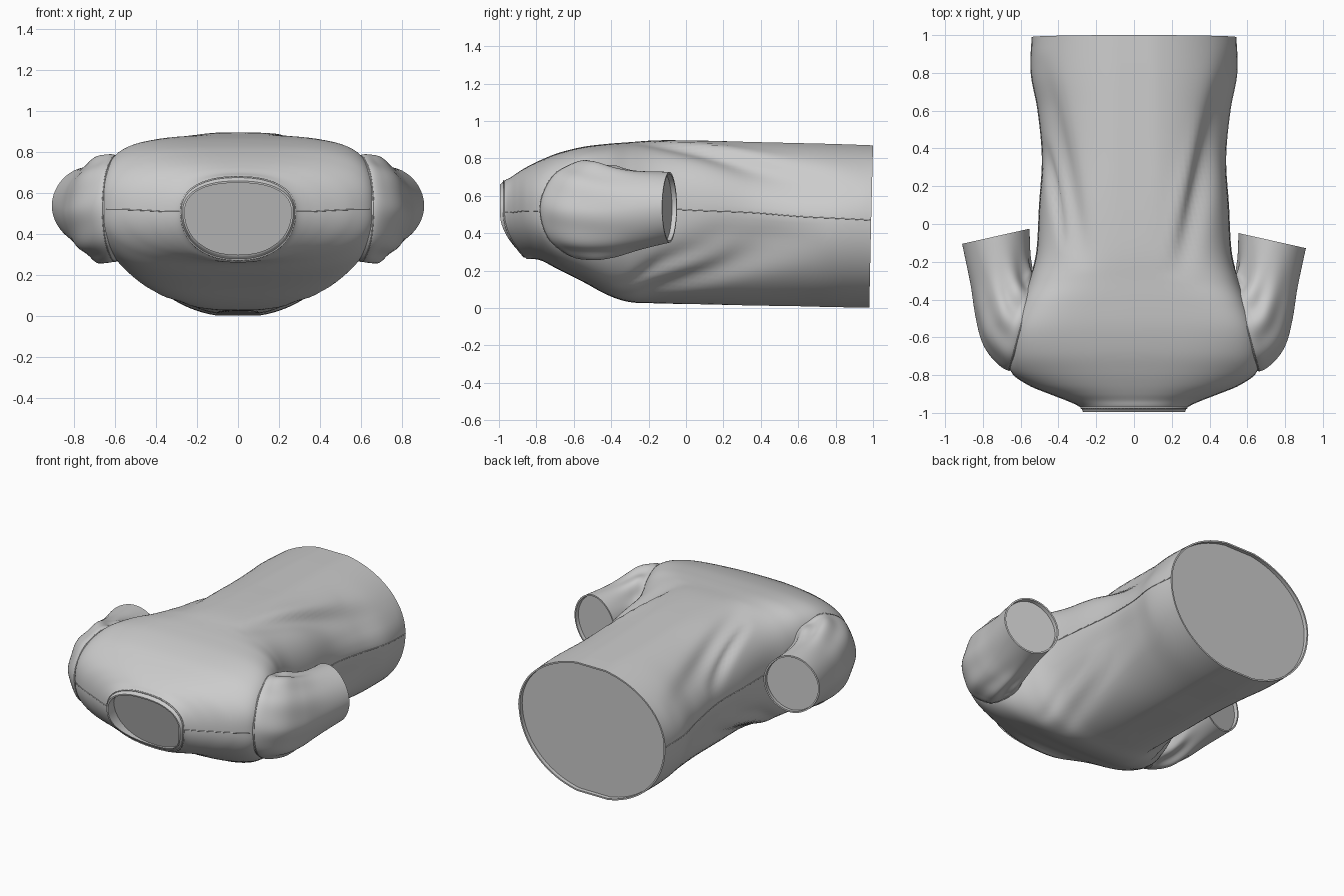
import bpy, bmesh, math
from mathutils import Vector

if "Cube" in bpy.data.objects:
    bpy.data.objects.remove(bpy.data.objects["Cube"])

N = 96  # points around every cross-section


def spline_rows(keys, steps):
    """Catmull-Rom interpolation through rows of numbers."""
    out = []
    for i in range(len(keys) - 1):
        a, b, c, d = (keys[min(max(i + k, 0), len(keys) - 1)] for k in (-1, 0, 1, 2))
        for s in range(steps):
            t = s / steps
            out.append([0.5 * (2 * q + (r - p) * t + (2 * p - 5 * q + 4 * r - w) * t * t
                               + (3 * q - p - 3 * r + w) * t ** 3)
                        for p, q, r, w in zip(a, b, c, d)])
    out.append(list(keys[-1]))
    return out


def curve_pow(v, n):
    return math.copysign(abs(v) ** (2 / n), v)


def rim(ring, inward, width=0.010, depth=0.025):
    """Thickness lip and recessed edge inside an opening."""
    c = sum(ring, Vector()) / len(ring)
    inner = [p + (c - p).normalized() * width for p in ring]
    return [inner, [p + inward * depth for p in inner]]


def loft(name, rings, caps):
    """Skin rings, closing the chosen ends (0 = start, 1 = end) with a recessed cap."""
    rings = list(rings)
    if 0 in caps:
        lip, back = rim(rings[0], Vector((0, 1, 0)))
        # the neck closes on one tilted plane behind its curved edge
        back = [Vector((p.x, -0.972 + 0.28 * (0.66 - p.z), p.z)) for p in back]
        rings = [back, lip] + rings
    if 1 in caps:
        c0, c1 = (sum(rings[k], Vector()) / N for k in (-1, -6))
        rings = rings + rim(rings[-1], (c1 - c0).normalized())
    bm = bmesh.new()
    vs = [[bm.verts.new(p) for p in r] for r in rings]
    for a, b in zip(vs, vs[1:]):
        for i in range(N):
            bm.faces.new((a[i], a[(i + 1) % N], b[(i + 1) % N], b[i]))
    for e in caps:
        bm.faces.new(vs[-e])
    bmesh.ops.recalc_face_normals(bm, faces=bm.faces)
    me = bpy.data.meshes.new(name)
    bm.to_mesh(me)
    bm.free()
    ob = bpy.data.objects.new(name, me)
    bpy.context.collection.objects.link(ob)
    bpy.ops.object.select_all(action='DESELECT')
    ob.select_set(True)
    bpy.context.view_layer.objects.active = ob
    bpy.ops.object.shade_smooth_by_angle(angle=math.radians(45))


def seam(name, pts, cyclic=False, r=0.004):
    cu = bpy.data.curves.new(name, 'CURVE')
    cu.dimensions = '3D'
    cu.bevel_depth = r
    cu.bevel_resolution = 1
    sp = cu.splines.new('POLY')
    sp.points.add(len(pts) - 1)
    for q, p in zip(sp.points, pts):
        q.co = (*p, 1)
    sp.use_cyclic_u = cyclic
    bpy.context.collection.objects.link(bpy.data.objects.new(name, cu))


# Cloth folds on the body: x0, y0, x1, y1, width, depth, side (1 upper, -1 lower)
FOLDS = [
    (0.54, 0.95, 0.23, -0.30, 0.065, 0.045, 1),
    (0.36, 0.60, 0.17, -0.25, 0.045, -0.014, 1),
    (-0.50, 0.90, -0.26, -0.25, 0.055, 0.032, 1),
    (-0.48, 0.45, -0.37, -0.14, 0.020, 0.030, 1),
    (0.54, 0.75, 0.28, -0.40, 0.050, 0.035, -1),
    (-0.54, 0.75, -0.28, -0.40, 0.050, 0.035, -1),
    (0.50, 0.35, 0.42, -0.40, 0.030, 0.028, -1),
    (-0.50, 0.35, -0.42, -0.40, 0.030, 0.028, -1),
]


def fold_body(p, zc):
    push = 0
    for x0, y0, x1, y1, w, depth, side in FOLDS:
        if (p.z - zc) * side < 0.02:
            continue
        a, d = Vector((x0, y0)), Vector((x1 - x0, y1 - y0))
        q = Vector((p.x, p.y)) - a
        t = q.dot(d) / d.length_squared
        if 0 < t < 1:
            dist = (q - d * t).length
            push += depth * math.sin(math.pi * t) * math.exp(-(dist / w) ** 2)
    fade = min(1, abs(p.z - zc) / 0.12)
    return p + (Vector((0, p.y, zc)) - p).normalized() * push * fade


# Body sections: y, half width, top z, bottom z, seam z, neck dip, upper and lower roundness, flattening
BODY = [
    (-0.995, 0.270, 0.660, 0.290, 0.51, 0.115, 2.3, 2.2, 1),
    (-0.965, 0.288, 0.685, 0.270, 0.51, 0.105, 2.3, 2.2, 1),
    (-0.935, 0.350, 0.700, 0.262, 0.51, 0.085, 2.3, 2.1, 1),
    (-0.900, 0.440, 0.725, 0.262, 0.515, 0.065, 2.4, 2.1, 1),
    (-0.850, 0.560, 0.755, 0.262, 0.52, 0.040, 2.6, 2.2, 1),
    (-0.780, 0.652, 0.790, 0.250, 0.52, 0.015, 3.0, 2.6, 1),
    (-0.680, 0.668, 0.830, 0.205, 0.52, 0.0, 4.0, 3.2, 1),
    (-0.550, 0.645, 0.862, 0.140, 0.52, 0.0, 4.8, 3.3, 1),
    (-0.420, 0.600, 0.878, 0.070, 0.52, 0.0, 4.4, 3.0, 1),
    (-0.300, 0.555, 0.887, 0.032, 0.52, 0.0, 3.4, 2.7, 1),
    (-0.150, 0.515, 0.897, 0.025, 0.53, 0.0, 2.7, 2.4, 1),
    (0.100, 0.500, 0.895, 0.020, 0.52, 0.0, 2.4, 2.2, 1.01),
    (0.350, 0.485, 0.888, 0.014, 0.51, 0.0, 2.2, 2.15, 1.02),
    (0.600, 0.508, 0.882, 0.010, 0.49, 0.0, 2.1, 2.1, 1.02),
    (0.800, 0.544, 0.877, 0.005, 0.48, 0.0, 2.0, 2.05, 1.02),
    (1.000, 0.539, 0.870, 0.003, 0.47, 0.0, 2.0, 2.05, 1.02),
]
rings = []
for y, hw, zt, zb, zc, dip, nu, nl, flat in spline_rows(BODY, 8):
    ring = []
    for i in range(N):
        a = 2 * math.pi * i / N
        up = math.sin(a) >= 0
        n, h = (nu, zt - zc) if up else (nl, zc - zb)
        s = max(-1, min(1, flat * curve_pow(math.sin(a), n)))
        yy = y + (0 if up else dip * s * s)
        if y > 0.9:
            yy -= 0.01 * (1 - s) * (y - 0.9) / 0.1
        ring.append(fold_body(Vector((hw * curve_pow(math.cos(a), n), yy, zc + h * s)), zc))
    rings.append(ring)
loft("shirt_body", rings, (0, 1))

# Collar band, shoulder seams and side seams
seam("collar_band", rings[6], True, 0.005)
for label, k in (("right", 0), ("left", N // 2)):
    seam("shoulder_seam_" + label, [r[k] for r in rings[7:40]], r=0.003)
    seam("side_seam_" + label, [r[k] for r in rings[76:]], r=0.003)

# Sleeve sections: outer x, y, inner x, y, top z, bottom z (the first is buried in the body)
SLEEVE = [
    (0.590, -0.740, 0.440, -0.330, 0.730, 0.310),
    (0.662, -0.778, 0.530, -0.290, 0.783, 0.266),
    (0.740, -0.725, 0.535, -0.280, 0.783, 0.262),
    (0.803, -0.630, 0.540, -0.260, 0.775, 0.266),
    (0.840, -0.490, 0.545, -0.225, 0.752, 0.282),
    (0.866, -0.330, 0.550, -0.165, 0.735, 0.312),
    (0.910, -0.120, 0.553, -0.040, 0.728, 0.350),
]
for label, sx, dy in (("right", 1, -0.008), ("left", -1, 0.015)):
    rows = spline_rows(SLEEVE, 8)
    sleeve = []
    for j, (ox, oy, ix, iy, zt, zb) in enumerate(rows):
        f = j / (len(rows) - 1)
        o, n = Vector((ox, oy + dy * f, 0)), Vector((ix, iy + dy * f, 0))
        c, u = (o + n) / 2, (o - n) / 2
        zc, h = (zt + zb) / 2, (zt - zb) / 2
        ring = []
        for i in range(N):
            a = 2 * math.pi * i / N
            # wrinkles fan out from the armpit and fade toward both ends
            w = 0.014 * math.sin(math.pi * f) ** 2 * math.sin(9 * a + 4 * f) * (0.6 - 0.4 * math.cos(a))
            k = 1 + w / 0.2
            r = 2.1 - 0.25 * math.sin(math.pi * min(f * 0.7, 1))
            p = c + u * curve_pow(math.cos(a), r) * k
            p.z = zc + h * curve_pow(math.sin(a), r) * k
            p.x *= sx
            ring.append(p)
        sleeve.append(ring)
    loft("sleeve_" + label, sleeve, (1,))
    seam("armhole_seam_" + label, sleeve[8], True, 0.003)
